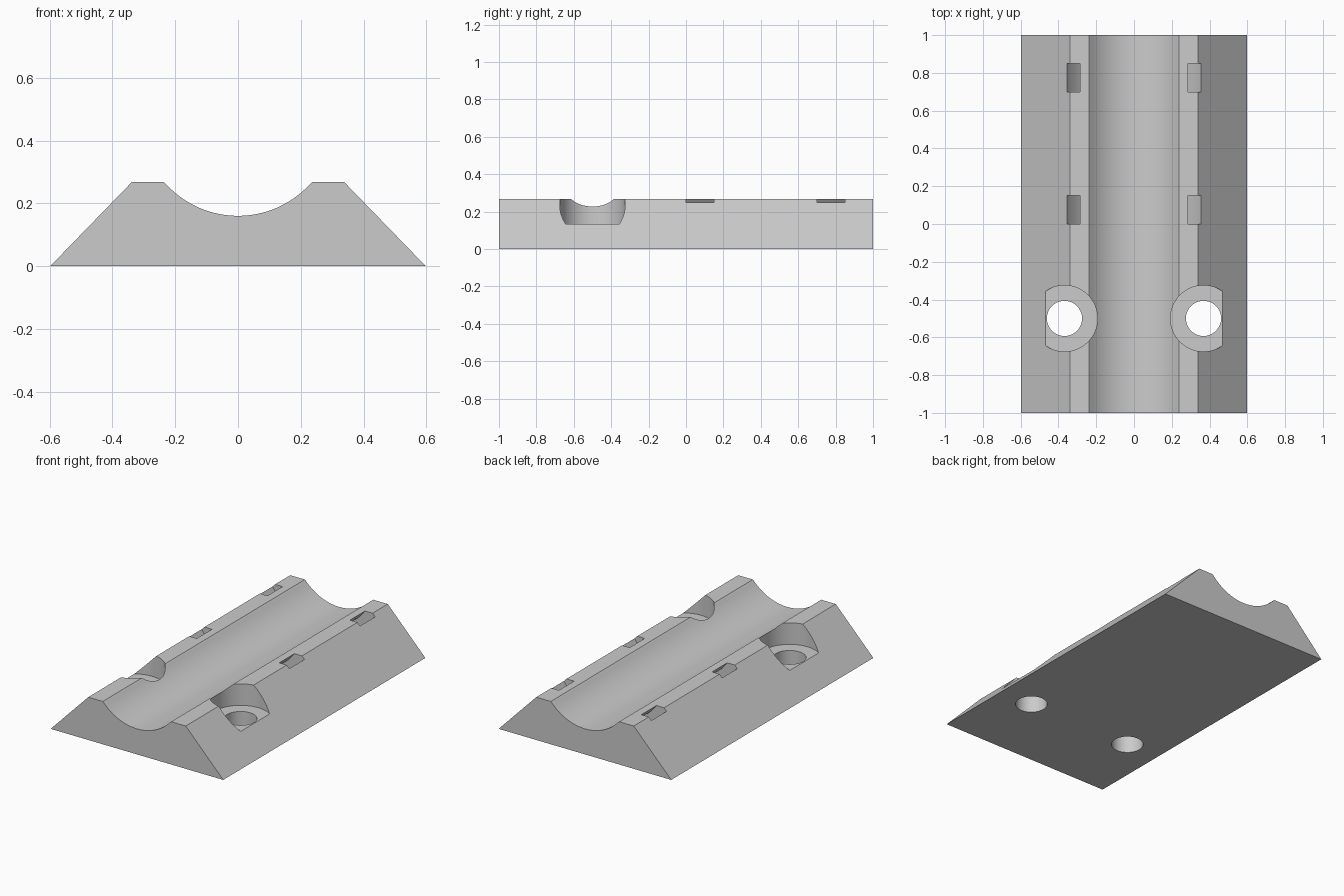
import bpy, bmesh
from math import sin, cos, pi, asin, radians

if "Cube" in bpy.data.objects:
    bpy.data.objects.remove(bpy.data.objects["Cube"], do_unlink=True)

HALF_LENGTH = 1.0
TOP = 0.268
GROOVE_EDGE = 0.237
GROOVE_R = 0.31
AXIS_Z = 0.47

grey = bpy.data.materials.new("light grey plastic")
grey.use_nodes = True
colour = (0.6, 0.6, 0.6, 1)
grey.diffuse_color = colour
grey.node_tree.nodes["Principled BSDF"].inputs["Base Color"].default_value = colour


def arc(radius, start, end, steps):
    """Points on an x-z arc around the groove axis."""
    angles = [start + (end - start) * i / steps for i in range(steps + 1)]
    return [(radius * cos(a), AXIS_Z + radius * sin(a)) for a in angles]


def extrude_profile(name, profile, y0, y1):
    """Solid made by sweeping an x-z profile along y."""
    bm = bmesh.new()
    face = bm.faces.new([bm.verts.new((x, y0, z)) for x, z in profile])
    swept = bmesh.ops.extrude_face_region(bm, geom=[face])
    moved = [v for v in swept["geom"] if isinstance(v, bmesh.types.BMVert)]
    bmesh.ops.translate(bm, verts=moved, vec=(0, y1 - y0, 0))
    bmesh.ops.recalc_face_normals(bm, faces=bm.faces)
    mesh = bpy.data.meshes.new(name)
    bm.to_mesh(mesh)
    bm.free()
    mesh.materials.append(grey)
    obj = bpy.data.objects.new(name, mesh)
    bpy.context.collection.objects.link(obj)
    return obj


def cylinder(name, x, y, radius, z0, z1):
    bpy.ops.mesh.primitive_cylinder_add(vertices=64, radius=radius, depth=z1 - z0,
                                        location=(x, y, (z0 + z1) / 2))
    obj = bpy.context.object
    obj.name = name
    obj.data.materials.append(grey)
    return obj


# Trapezoid block with a round groove along the top
half = asin(GROOVE_EDGE / GROOVE_R)
groove = arc(GROOVE_R, -pi / 2 + half, -pi / 2 - half, 40)
groove[0], groove[-1] = (GROOVE_EDGE, TOP), (-GROOVE_EDGE, TOP)
profile = [(-0.598, 0), (0.598, 0), (0.338, TOP)] + groove + [(-0.338, TOP)]
block = extrude_profile("grooved_block", profile, -HALF_LENGTH, HALF_LENGTH)

cutters = []

# Screw holes with flat-bottomed counterbores
for side in (-1, 1):
    x = side * 0.368
    cutters.append(cylinder("counterbore_cutter", x, -0.5, 0.175, 0.133, 0.5))
    cutters.append(cylinder("screw_hole_cutter", x, -0.5, 0.093, -0.1, 0.2))

# Curved strap channels passing beneath the groove
ring = arc(0.418, -pi, 0, 64) + arc(0.35, 0, -pi, 64)
for y in (0.0, 0.7):
    cutters.append(extrude_profile("strap_channel_cutter", ring, y, y + 0.15))

bpy.context.view_layer.update()
bpy.ops.object.select_all(action="DESELECT")
bpy.context.view_layer.objects.active = block
block.select_set(True)
for cutter in cutters:
    cutter.hide_render = True
    mod = block.modifiers.new("cut", "BOOLEAN")
    mod.operation = "DIFFERENCE"
    mod.solver = "EXACT"
    mod.object = cutter
    bpy.ops.object.modifier_apply(modifier=mod.name)
for cutter in cutters:
    bpy.data.objects.remove(cutter, do_unlink=True)

bpy.ops.object.shade_smooth_by_angle(angle=radians(25))
